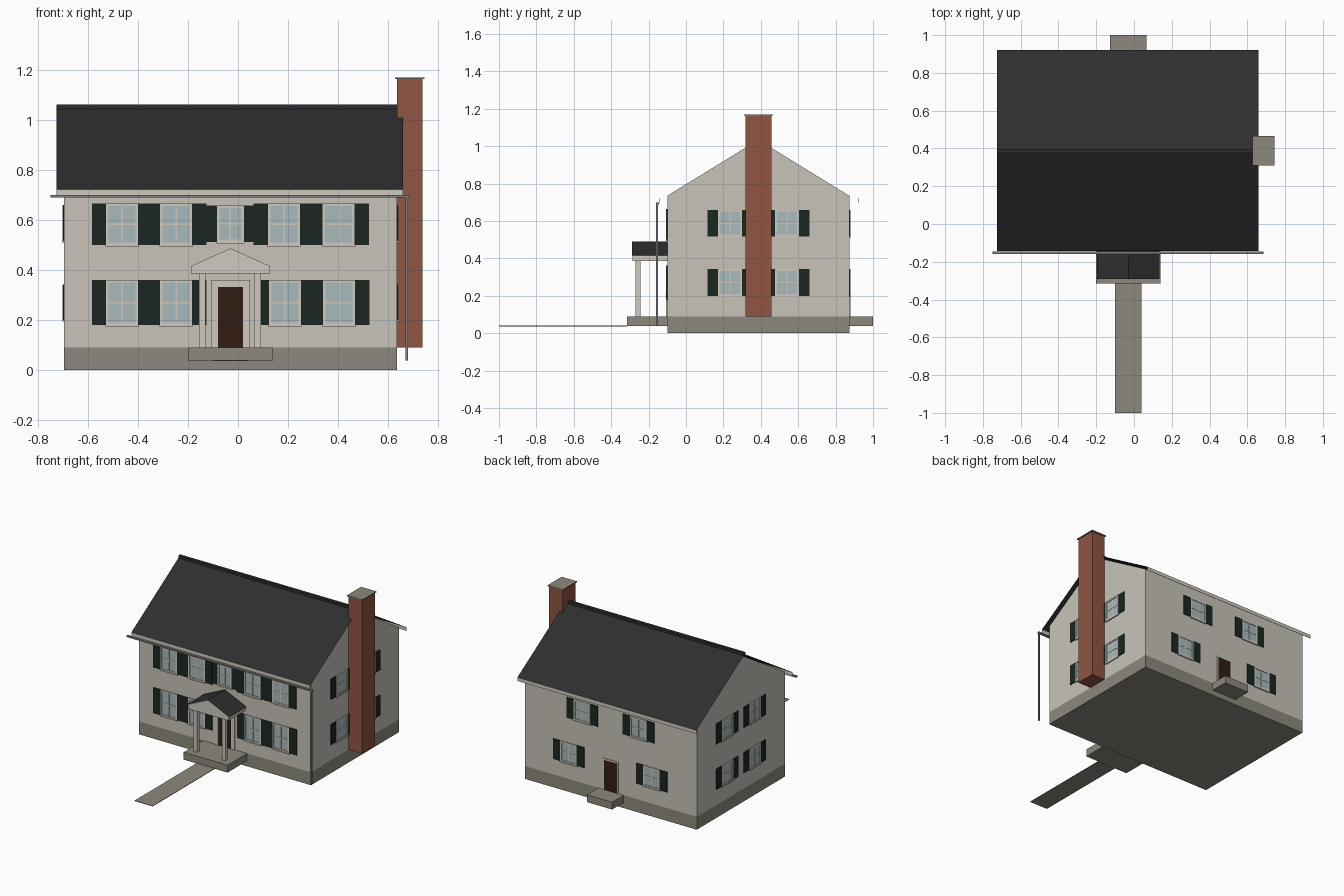
import bpy

if "Cube" in bpy.data.objects:
    bpy.data.objects.remove(bpy.data.objects["Cube"])

def mat(name, c):
    m = bpy.data.materials.new(name)
    m.diffuse_color = (*c, 1)
    m.use_nodes = True
    m.node_tree.nodes["Principled BSDF"].inputs["Base Color"].default_value = m.diffuse_color
    return m

SIDING = mat("siding", (.58, .55, .49))
TRIM = mat("trim", (.62, .59, .53))
STONE = mat("stone", (.27, .25, .205))
SHINGLE = mat("shingle", (.028, .027, .027))
BRICK = mat("brick", (.28, .09, .055))
SHUTTER = mat("shutter_green", (.011, .019, .015))
WOOD = mat("door_wood", (.032, .012, .007))
GLASS = mat("glass", (.40, .49, .50))
METAL = mat("metal", (.22, .22, .22))

def mesh(name, verts, faces, m):
    me = bpy.data.meshes.new(name)
    me.from_pydata(verts, [], faces)
    me.materials.append(m)
    ob = bpy.data.objects.new(name, me)
    bpy.context.collection.objects.link(ob)
    return ob

def boxes(name, bounds, m):
    """One object made of boxes, each ((x0,x1),(y0,y1),(z0,z1))."""
    vs, fs = [], []
    for xs, ys, zs in bounds:
        n = len(vs)
        xs, ys, zs = sorted(xs), sorted(ys), sorted(zs)
        vs += [(x, y, z) for x in xs for y in ys for z in zs]
        fs += [[n + i for i in f] for f in ((0, 1, 3, 2), (4, 6, 7, 5), (0, 4, 5, 1),
                                            (2, 3, 7, 6), (0, 2, 6, 4), (1, 5, 7, 3))]
    return mesh(name, vs, fs, m)

def prism(name, pts, m):
    """Extrude matching start and end outlines into a closed solid."""
    a, b = pts
    n = len(a)
    sides = [(i, (i + 1) % n, n + (i + 1) % n, n + i) for i in range(n)]
    return mesh(name, a + b, [tuple(range(n))[::-1], tuple(range(n, 2 * n))] + sides, m)

X0, X1, Y0, Y1 = -.695, .635, -.10, .873
XC, YC = -.03, .3865

# main body
boxes("foundation", [((X0, X1), (Y0, Y1), (0, .09))], STONE)
gable = [(Y0, .09), (Y1, .09), (Y1, .735), (YC, 1.034), (Y0, .735)]
prism("walls", [[(x, y, z) for y, z in gable] for x in (X0, X1)], SIDING)

# main roof: thin sheets, ridge cap and eave boards
ys = (-.143, YC, .921)
mesh("roof", [(x, y, z) for y, z in zip(ys, (.722, 1.05, .722)) for x in (-.725, .66)],
     [(0, 1, 3, 2), (2, 3, 5, 4)], SHINGLE)
boxes("ridge_cap", [((-.725, X1), (YC - .011, YC + .011), (1.042, 1.061))], SHINGLE)
for tag, y in (("front", ys[0]), ("back", ys[2])):
    boxes(tag + "_fascia", [((-.725, .66), (y - .001, y + .001), (.697, .722))], TRIM)

# gutter and downspout
boxes("gutter", [((-.75, .685), (-.16, -.145), (.689, .699))], METAL)
boxes("downspout", [((.67, .68), (-.16, -.15), (.038, .699))], METAL)

# chimney
boxes("chimney", [((X1, .738), (.317, .458), (.09, 1.163))], BRICK)
boxes("chimney_cap", [((.627, .745), (.311, .465), (1.163, 1.17))], STONE)

# steps and path
boxes("front_stoop", [((-.20, .14), (-.315, Y0), (.038, .09))], STONE)
boxes("back_stoop", [((-.128, .065), (Y1, 1), (.038, .09))], STONE)
boxes("path", [((-.10, .04), (-1, -.315), (.036, .040))], STONE)

# porch: columns, pediment and roof
for tag, x in (("left", -.142), ("right", .078)):
    boxes(tag + "_porch_column", [((x - .013, x + .013), (-.27, -.244), (.09, .386))], TRIM)
ped = [(-.187, .386), (.127, .386), (.127, .416), (XC, .487), (-.187, .416)]
prism("pediment", [[(x, y, z) for x, z in ped] for y in (-.285, Y0)], TRIM)
mesh("porch_roof", [(x, y, z) for x, z in ((-.195, .415), (XC, .491), (.135, .415))
                    for y in (-.29, Y0)], [(0, 2, 3, 1), (2, 4, 5, 3)], SHINGLE)

def on_wall(wall, u, d, z):
    """Box bounds from along-wall range u, outward depth range d, height z."""
    if wall == "front":
        return (u, tuple(Y0 - k for k in d), z)
    if wall == "back":
        return (u, tuple(Y1 + k for k in d), z)
    if wall == "left":
        return (tuple(X0 - k for k in d), u, z)
    return (tuple(X1 + k for k in d), u, z)

def window(wall, tag, u, z0, z1, w=.128, s=.057):
    def put(part, specs, m):
        boxes(f"{wall}_{tag}_{part}", [on_wall(wall, *p) for p in specs], m)
    h, t, zm, b = w / 2, .010, (z0 + z1) / 2, .003
    put("glass", [((u - h + t, u + h - t), (0, .002), (z0 + t, z1 - t))], GLASS)
    put("frame", [((u - h, u - h + t), (0, .006), (z0, z1)), ((u + h - t, u + h), (0, .006), (z0, z1)),
                  ((u - h + t, u + h - t), (0, .006), (z0, z0 + t)),
                  ((u - h + t, u + h - t), (0, .006), (z1 - t, z1)),
                  ((u - b, u + b), (0, .004), (z0 + t, z1 - t)),
                  ((u - h + t, u + h - t), (0, .004), (zm - b, zm + b))], TRIM)
    put("sill", [((u - h - .003, u + h + .003), (0, .008), (z0 - .006, z0))], TRIM)
    put("shutters", [((u - h - s, u - h), (0, .005), (z0, z1)),
                     ((u + h, u + h + s), (0, .005), (z0, z1))], SHUTTER)

# front windows
for i, u in enumerate((-.463, -.247, .183, .402)):
    window("front", f"upper_{i}", u, .50, .665)
for i, u in enumerate((-.463, -.247, .187, .404)):
    window("front", f"lower_{i}", u, .18, .36)
window("front", "middle", XC, .512, .657, .106, .042)

# side windows
for wall in ("left", "right"):
    for i, u in enumerate((.235, .54)):
        window(wall, f"upper_{i}", u, .517, .66)
        window(wall, f"lower_{i}", u, .20, .343)

# back windows
for i, u in enumerate((-.245, .19)):
    window("back", f"upper_{i}", u, .517, .66)
for i, u in enumerate((-.347, .295)):
    window("back", f"lower_{i}", u, .20, .343)

# doors with surrounds and knobs
for wall, zt, e in (("front", .333, .028), ("back", .30, .010)):
    boxes(wall + "_door", [on_wall(wall, (XC - .05, XC + .05), (0, .003), (.09, zt))], WOOD)
    boxes(wall + "_door_surround", [
        on_wall(wall, (XC - .05 - e, XC - .05), (0, .006), (.09, zt + e)),
        on_wall(wall, (XC + .05, XC + .05 + e), (0, .006), (.09, zt + e)),
        on_wall(wall, (XC - .05, XC + .05), (0, .006), (zt, zt + e))], TRIM)
    boxes(wall + "_door_knob", [on_wall(wall, (XC + .035, XC + .041), (.003, .009), (.197, .203))], METAL)
